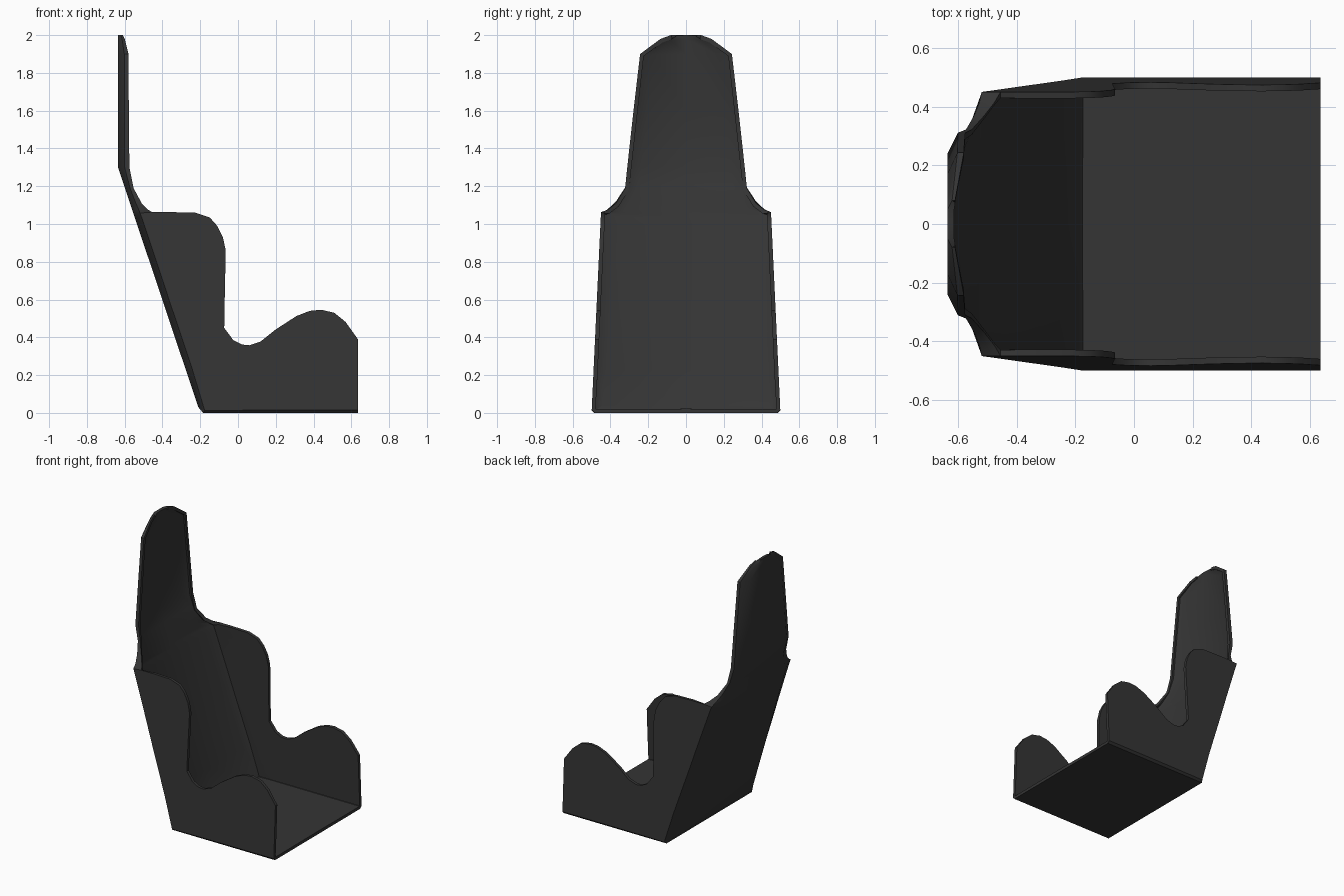
import bpy, bmesh
from mathutils import Vector

if "Cube" in bpy.data.objects:
    bpy.data.objects.remove(bpy.data.objects["Cube"])


def width(z):
    """Half width of the lower shell at height z."""
    return 0.5 - 0.047 * z


def back(z):
    """Point on the sloping spine of the backrest."""
    return (-0.2 - 0.335 * z, z)


# Headrest stations: spine (x, z), rim (x, z), half width, corner cut
stations = [
    ((-.635, 2.0), (-.61, 2.0), .08, .03),
    ((-.635, 1.98), (-.60, 1.98), .135, .05),
    ((-.635, 1.9), (-.58, 1.9), .243, .07),
    ((-.635, 1.6), (-.578, 1.6), .278, .07),
    ((-.635, 1.3), (-.575, 1.3), .311, .07),
    (back(1.2), (-.553, 1.19), .322, .07),
    (back(1.13), (-.51, 1.11), .37, .08),
    (back(1.08), (-.475, 1.075), .415, .09),
]
# Backrest with side wings: spine height, rim (x, z)
for z, rim in [(1.055, (-.455, 1.063)), (1.03, (-.36, 1.063)),
               (.99, (-.225, 1.06)), (.93, (-.15, 1.035)),
               (.86, (-.11, .99)), (.79, (-.08, .93)),
               (.73, (-.065, .86)), (.6, (-.07, .62)),
               (.43, (-.073, .45)), (.22, (-.025, .385)),
               (.03, (.02, .362))]:
    stations.append((back(z), rim, None, .05 + .045 * z))
# Seat pan with thigh bolsters: floor x, rim (x, z)
for x, rim in [(-.185, (.06, .358)), (-.08, (.12, .378)), (.05, (.2, .442)),
               (.2, (.31, .513)), (.31, (.38, .54)), (.41, (.44, .546)),
               (.5, (.51, .53)), (.57, (.57, .481)), (.635, (.635, .39))]:
    stations.append(((x, 0.0), rim, None, .015))

# Loft one U-shaped section per station
bm = bmesh.new()
rows = []
for q, e, w, cut in stations:
    q, e = Vector(q), Vector(e)
    span = e - q
    c = q + span * min(0.6, (0.015 if cut == .015 else 0.035) / span.length)
    m = (c + e) / 2

    def wid(p):
        return w if w is not None else width(p.y)

    half = [(q, wid(q) - cut), (c, wid(c)), (m, wid(m)), (e, wid(e))]
    pts = [(p.x, -y, p.y) for p, y in reversed(half)]
    pts += [(q.x, 0, q.y)]
    pts += [(p.x, y, p.y) for p, y in half]
    rows.append([bm.verts.new(p) for p in pts])
for a, b in zip(rows, rows[1:]):
    for j in range(len(a) - 1):
        bm.faces.new((a[j], a[j + 1], b[j + 1], b[j]))

mesh = bpy.data.meshes.new("seat_shell")
bm.to_mesh(mesh)
bm.free()
seat = bpy.data.objects.new("seat_shell", mesh)
bpy.context.collection.objects.link(seat)

# Thin wall, thickened inwards
solid = seat.modifiers.new("thickness", 'SOLIDIFY')
solid.thickness = 0.022
solid.offset = -1

# Dark shell colour
mat = bpy.data.materials.new("dark_shell")
mat.diffuse_color = (0.035, 0.035, 0.035, 1)
mat.use_nodes = True
mat.node_tree.nodes["Principled BSDF"].inputs["Base Color"].default_value = mat.diffuse_color
mesh.materials.append(mat)

# Smooth shading with crisp rims
bpy.context.view_layer.objects.active = seat
seat.select_set(True)
bpy.ops.object.modifier_apply(modifier="thickness")
bpy.ops.object.shade_smooth_by_angle(angle=0.6)
